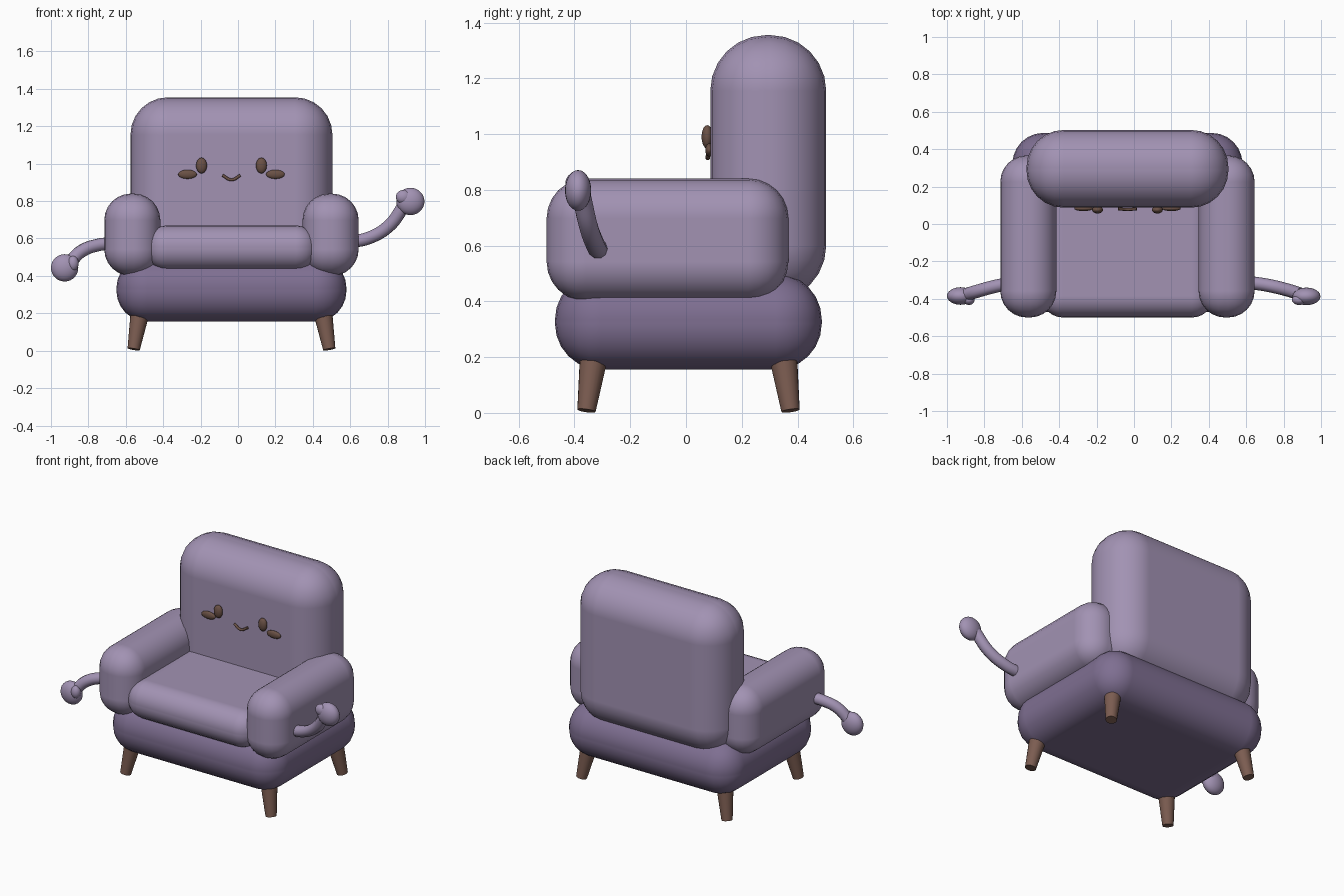
import bpy
from mathutils import Vector

if "Cube" in bpy.data.objects:
    bpy.data.objects.remove(bpy.data.objects["Cube"], do_unlink=True)

CX = -0.035  # centre line of the chair body


def material(name, color):
    mat = bpy.data.materials.new(name)
    mat.use_nodes = True
    rgba = (*color, 1.0)
    mat.diffuse_color = rgba
    mat.node_tree.nodes["Principled BSDF"].inputs["Base Color"].default_value = rgba
    return mat


LAVENDER = material("lavender_fabric", (0.36, 0.288, 0.45))
PLUM = material("dark_lavender_fabric", (0.21, 0.158, 0.285))
WOOD = material("brown_wood", (0.20, 0.108, 0.082))
FACE = material("dark_brown_face", (0.145, 0.082, 0.06))


def finish(name, mat, angle=1.0):
    obj = bpy.context.object
    obj.name = name
    obj.data.materials.append(mat)
    bpy.ops.object.shade_smooth_by_angle(angle=angle)
    return obj


def cushion(name, low, high, radius, mat):
    """Box with generously rounded edges."""
    low, high = Vector(low), Vector(high)
    bpy.ops.mesh.primitive_cube_add(size=1, location=(low + high) / 2)
    obj = bpy.context.object
    obj.scale = high - low
    bpy.ops.object.transform_apply(location=False, rotation=False, scale=True)
    obj = finish(name, mat, angle=3.1)
    bevel = obj.modifiers.new("rounding", "BEVEL")
    bevel.width = radius
    bevel.segments = 6
    bevel.limit_method = "NONE"
    bevel.harden_normals = True


def ellipsoid(name, center, radii, mat):
    bpy.ops.mesh.primitive_uv_sphere_add(segments=24, ring_count=14, location=center)
    bpy.context.object.scale = radii
    bpy.ops.object.transform_apply(location=False, rotation=False, scale=True)
    finish(name, mat)


def tube(name, points, radius, mat):
    """Round tube following a smooth path."""
    curve = bpy.data.curves.new(name, "CURVE")
    curve.dimensions = "3D"
    curve.bevel_depth = radius
    curve.bevel_resolution = 3
    curve.resolution_u = 8
    curve.use_fill_caps = True
    spline = curve.splines.new("BEZIER")
    spline.bezier_points.add(len(points) - 1)
    for bp, co in zip(spline.bezier_points, points):
        bp.co = co
        bp.handle_left_type = bp.handle_right_type = "AUTO"
    obj = bpy.data.objects.new(name, curve)
    bpy.context.collection.objects.link(obj)
    bpy.ops.object.select_all(action="DESELECT")
    obj.select_set(True)
    bpy.context.view_layer.objects.active = obj
    bpy.ops.object.convert(target="MESH")
    finish(name, mat)


def leg(name, foot, top):
    foot, top = Vector(foot), Vector(top)
    axis = top - foot
    bpy.ops.mesh.primitive_cone_add(
        vertices=20, radius1=0.033, radius2=0.052, depth=axis.length,
        location=(foot + top) / 2,
        rotation=axis.to_track_quat("Z", "Y").to_euler())
    finish(name, WOOD, angle=0.7)


# Upholstered body
cushion("base", (CX - 0.615, -0.47, 0.155), (CX + 0.615, 0.487, 0.5), 0.165, PLUM)
cushion("backrest", (CX - 0.54, 0.087, 0.4), (CX + 0.54, 0.503, 1.355), 0.2, LAVENDER)
cushion("seat", (CX - 0.46, -0.5, 0.43), (CX + 0.46, 0.25, 0.67), 0.115, LAVENDER)

for label, s in (("left", 1), ("right", -1)):
    # Armrests and splayed legs
    x = CX + s * 0.53
    cushion(label + "_armrest", (x - 0.15, -0.5, 0.4), (x + 0.15, 0.367, 0.84), 0.142, LAVENDER)
    for end, t in (("front", -1), ("back", 1)):
        leg(f"{end}_{label}_leg",
            (CX + s * 0.523, 0.009 + t * 0.366, 0.008),
            (CX + s * 0.486, 0.009 + t * 0.337, 0.22))
    # Eyes and cheeks
    ellipsoid(label + "_eye", (CX + s * 0.16, 0.076, 0.99), (0.029, 0.02, 0.042), FACE)
    ellipsoid(label + "_cheek", (CX + s * 0.235, 0.083, 0.943), (0.05, 0.014, 0.024), FACE)

# Smile
tube("smile", [(CX - 0.048, 0.08, 0.938), (CX, 0.078, 0.914), (CX + 0.048, 0.08, 0.938)],
     0.008, FACE)

# Raised left limb
tube("left_limb", [(0.59, -0.31, 0.58), (0.7, -0.325, 0.603),
                   (0.81, -0.35, 0.67), (0.89, -0.375, 0.78)], 0.035, LAVENDER)
ellipsoid("left_hand", (0.922, -0.387, 0.798), (0.075, 0.047, 0.073), LAVENDER)
ellipsoid("left_thumb", (0.884, -0.405, 0.822), (0.04, 0.028, 0.037), LAVENDER)

# Lowered right limb
tube("right_limb", [(-0.65, -0.315, 0.575), (-0.75, -0.335, 0.565),
                    (-0.84, -0.36, 0.53), (-0.9, -0.378, 0.47)], 0.035, LAVENDER)
ellipsoid("right_hand", (-0.927, -0.385, 0.443), (0.073, 0.047, 0.073), LAVENDER)
ellipsoid("right_thumb", (-0.882, -0.405, 0.467), (0.03, 0.028, 0.04), LAVENDER)
